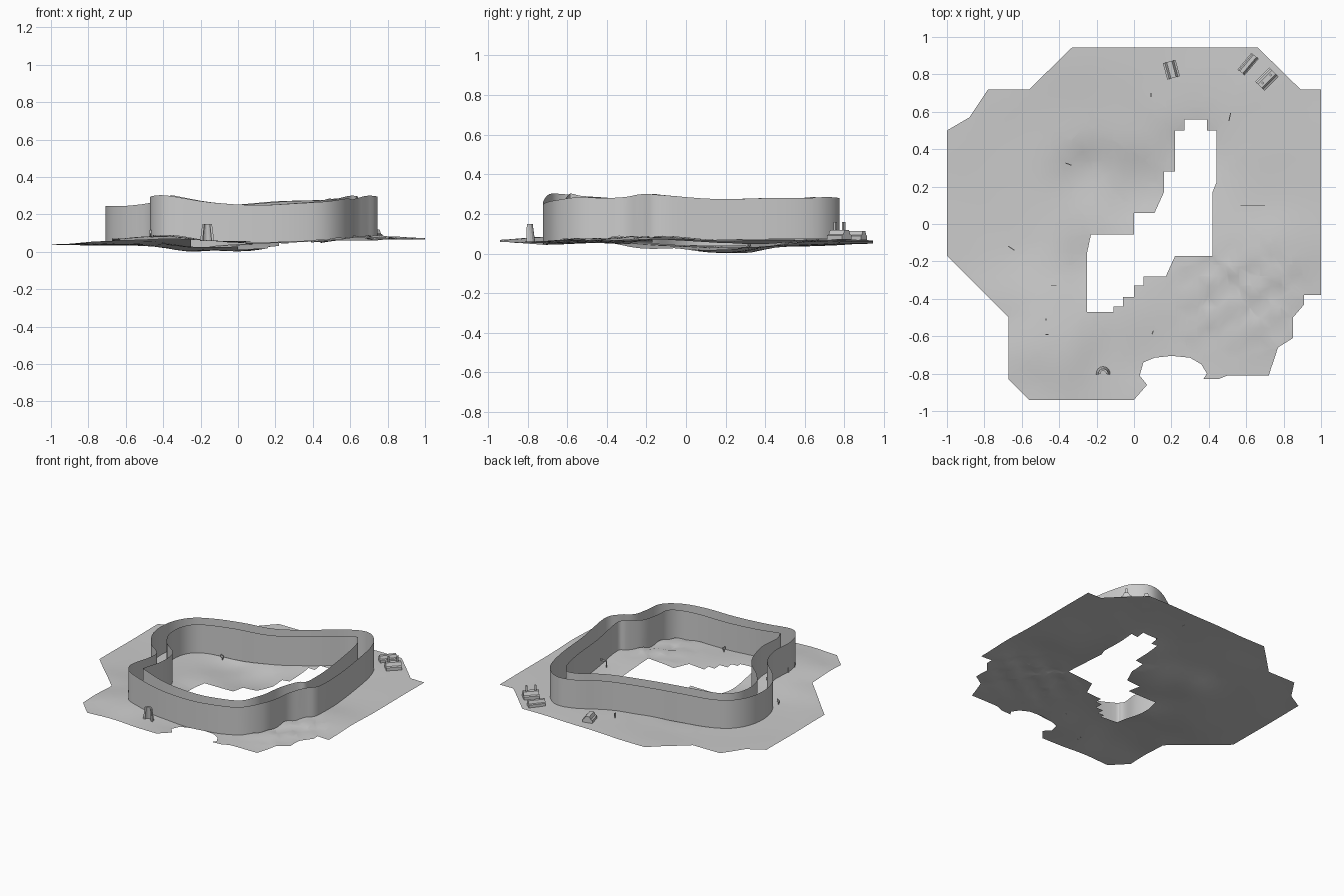
import bpy, bmesh
from math import sin, cos, pi, exp, radians
from mathutils import Vector, Matrix

if "Cube" in bpy.data.objects:
    bpy.data.objects.remove(bpy.data.objects["Cube"])

# Outer barrier path, counterclockwise: x, y, top height
PATH = [(-.37, -.69, .30), (-.15, -.72, .265), (.1, -.72, .25), (.32, -.7, .26), (.48, -.65, .27),
        (.58, -.54, .285), (.61, -.42, .28), (.63, -.31, .285), (.69, -.22, .30), (.745, -.12, .295),
        (.72, .15, .275), (.69, .42, .28), (.655, .6, .28), (.60, .71, .285), (.50, .775, .28),
        (.37, .74, .275), (.2, .63, .27), (-.05, .52, .25), (-.3, .47, .25), (-.5, .42, .245),
        (-.63, .34, .245), (-.70, .2, .245), (-.695, .02, .245), (-.61, -.13, .245), (-.48, -.25, .26),
        (-.45, -.38, .28), (-.47, -.52, .29), (-.45, -.62, .30)]
OUTLINE = [(0, -.94), (.07, -.86), (.03, -.81), (.05, -.74), (.11, -.715), (.2, -.705), (.3, -.715),
           (.36, -.75), (.39, -.8), (.37, -.83), (.45, -.83), (.5, -.81), (.72, -.81), (.77, -.66),
           (.85, -.61), (.85, -.5), (.91, -.43), (.91, -.38), (1, -.38), (1, .72), (.89, .72),
           (.66, .945), (-.33, .945), (-.56, .72), (-.78, .72), (-.88, .57), (-1, .5), (-1, -.17),
           (-.67, -.5), (-.67, -.83), (-.56, -.94)]
# Stepped opening, one corner list
HOLE = [(-.25, -.47), (-.11, -.47), (-.11, -.44), (-.06, -.44), (-.06, -.39), (0, -.39), (0, -.33),
        (.05, -.33), (.05, -.28), (.17, -.28), (.22, -.17), (.42, -.17), (.42, .17), (.44, .22),
        (.44, .5), (.39, .5), (.39, .56), (.27, .56), (.27, .5), (.22, .5), (.22, .28), (.16, .28),
        (.16, .17), (.11, .06), (0, .06), (0, -.055), (-.23, -.055), (-.25, -.15)]
SPOTS = [(1, .72, .065), (1, .2, .065), (1, -.38, .065), (.66, .94, .065), (.2, .94, .06), (-.33, .94, .05),
         (-.78, .72, .04), (-1, .5, .04), (-1, -.17, .04), (-.67, -.5, .055), (-.6, -.9, .06),
         (0, -.94, .06), (.7, -.8, .06), (0, .2, .005), (-.25, .3, 0), (.3, .4, .03), (-.25, -.2, .02)]
CONTROL = SPOTS + [(x, y, z - .21) for x, y, z in PATH]


def ground(x, y):
    """Ground height blended from the control spots, with bumps at front right."""
    total = weight = 0
    for px, py, pz in CONTROL:
        w = 1 / ((x - px) ** 2 + (y - py) ** 2 + .015) ** 1.7
        total += w * pz
        weight += w
    bump = .012 * sin(x * 27) * sin(y * 33 + x * 6) * exp(-((x - .56) / .3) ** 4 - ((y + .4) / .24) ** 4)
    return max(0, total / weight + bump)


def finish(bm, name, smooth=False):
    mesh = bpy.data.meshes.new(name)
    bm.to_mesh(mesh)
    bm.free()
    ob = bpy.data.objects.new(name, mesh)
    bpy.context.collection.objects.link(ob)
    if smooth:
        for p in mesh.polygons:
            p.use_smooth = True
    return ob


def terrain():
    bm = bmesh.new()
    edges = []
    for loop in (OUTLINE, HOLE):
        vs = [bm.verts.new((x, y, 0)) for x, y in loop]
        edges += [bm.edges.new((vs[i - 1], vs[i])) for i in range(len(vs))]
    bmesh.ops.triangle_fill(bm, use_beauty=True, use_dissolve=False, edges=edges, normal=(0, 0, 1))
    # Slice into a grid so the ground can be shaped
    for axis in ((1, 0, 0), (0, 1, 0)):
        for i in range(-17, 18):
            bmesh.ops.bisect_plane(bm, geom=bm.verts[:] + bm.edges[:] + bm.faces[:],
                                   plane_co=Vector(axis) * (i * .056 + .003), plane_no=axis)
    for v in bm.verts:
        v.co.z = ground(v.co.x, v.co.y)
    base = min(v.co.z for v in bm.verts)
    for v in bm.verts:
        v.co.z -= base * max(0, 1 - v.co.z / .04)
    for f in bm.faces:
        f.normal_update()
        if f.normal.z < 0:
            f.normal_flip()
    finish(bm, "terrain", True)


def barrier(name, offset):
    n = len(PATH)
    pts = []
    for i in range(n):
        a, p, b = (Vector(PATH[j % n]) for j in (i - 1, i, i + 1))
        t = (b - a).to_2d().normalized()
        pts.append(p + Vector((-t.y, t.x, 0)) * offset)
    bm = bmesh.new()
    rows = []
    for i in range(n):
        p0, p1, p2, p3 = (pts[(i + k) % n] for k in (-1, 0, 1, 2))
        for s in range(4):
            t = s / 4
            c = .5 * (2 * p1 + (p2 - p0) * t + (2 * p0 - 5 * p1 + 4 * p2 - p3) * t * t
                      + (3 * p1 - p0 - 3 * p2 + p3) * t ** 3)
            rows.append((bm.verts.new((c.x, c.y, ground(c.x, c.y) + .003)), bm.verts.new(c)))
    for i in range(len(rows)):
        a, b = rows[i - 1], rows[i]
        bm.faces.new((a[0], b[0], b[1], a[1]))
    finish(bm, name, True)


def boxes(name, x, y, turn, parts):
    """Join boxes given as (centre, size) and stand them on the ground."""
    bm = bmesh.new()
    for centre, size in parts:
        m = Matrix.Translation(centre) @ Matrix.Diagonal((*size, 1))
        bmesh.ops.create_cube(bm, size=1, matrix=m)
    ob = finish(bm, name)
    ob.location = (x, y, ground(x, y))
    ob.rotation_euler.z = radians(turn)


def shed(name, x, y, turn, w, d, h):
    """Long ridged shed: an eight-sided roof profile extruded along its length."""
    prof = [(-.5, 0), (.5, 0), (.5, .45), (.35, .55), (.2, 1), (-.2, 1), (-.35, .55), (-.5, .45)]
    bm = bmesh.new()
    ends = [[bm.verts.new((px * w, s * d / 2, pz * h)) for px, pz in prof] for s in (-1, 1)]
    bm.faces.new(ends[0])
    bm.faces.new(ends[1][::-1])
    for i in range(len(prof)):
        bm.faces.new((ends[0][i - 1], ends[1][i - 1], ends[1][i], ends[0][i]))
    bmesh.ops.recalc_face_normals(bm, faces=bm.faces[:])
    ob = finish(bm, name)
    ob.location = (x, y, ground(x, y))
    ob.rotation_euler.z = radians(turn)


def round_tower(x, y):
    """Tapered half-round tower, open at the front."""
    bm = bmesh.new()
    rings = []
    for i in range(9):
        a = -.15 + i * (pi + .3) / 8
        rings.append([bm.verts.new((r * cos(a), r * sin(a), z))
                      for r, z in ((.038, 0), (.026, .09), (.015, .09), (.024, 0))])
    for a, b in zip(rings, rings[1:]):
        for k in range(4):
            bm.faces.new((a[k - 1], b[k - 1], b[k], a[k]))
    bm.faces.new(rings[0])
    bm.faces.new(rings[-1][::-1])
    bmesh.ops.recalc_face_normals(bm, faces=bm.faces[:])
    finish(bm, "round_tower").location = (x, y, ground(x, y))


terrain()
barrier("outer_barrier", 0)
barrier("inner_barrier", .105)

# Buildings behind the track
shed("shed_a", .20, .825, 15, .07, .09, .045)
shed("shed_b", .61, .855, -40, .05, .115, .045)
shed("shed_c", .71, .775, -45, .07, .105, .05)
boxes("chimneys", .71, .775, -45, [((0, .03 * s, .045), (.012, .012, .09)) for s in (-1, 1)])
round_tower(-.165, -.80)

# Start gate across the track
boxes("start_gate", .635, .10, 0, [((0, 0, .045), (.13, .004, .012)),
                                  ((-.063, 0, .024), (.004, .004, .048)),
                                  ((.063, 0, .024), (.004, .004, .048))])
# Small signs and posts
SIGNS = [(-.655, -.13, -32, .04), (-.43, -.33, 0, .03), (-.35, .32, -20, .035), (.512, .572, 78, .045),
         (.09, .69, 90, .02), (-.47, -.51, 90, .01), (-.465, -.59, 0, .015), (.1, -.58, 70, .02)]
for i, (x, y, turn, w) in enumerate(SIGNS):
    boxes(f"sign_{i}", x, y, turn, [((0, 0, .026), (w, .005, .018)), ((0, 0, .01), (.004, .004, .02))])
